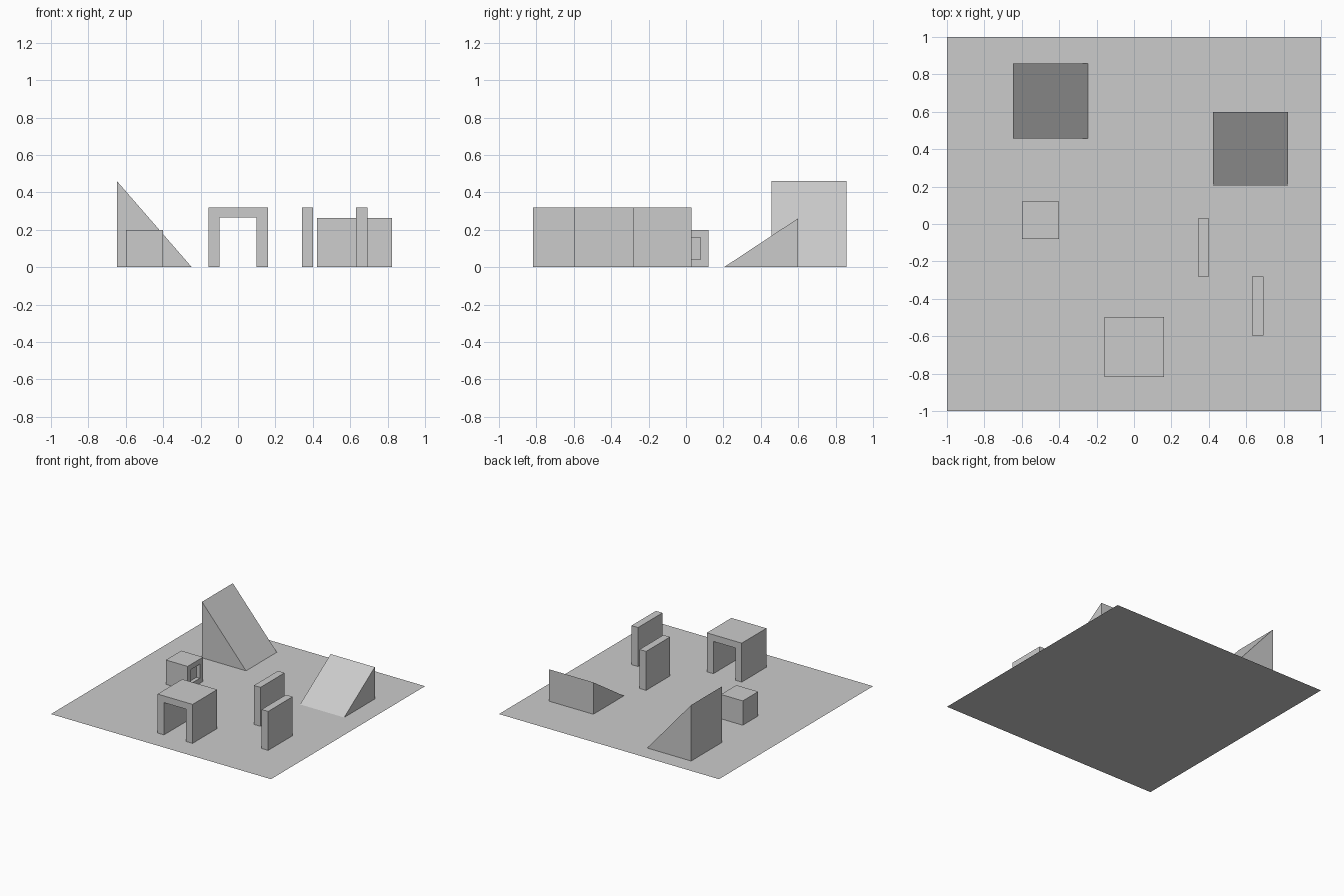
import bpy, bmesh
from mathutils import Vector

if "Cube" in bpy.data.objects:
    bpy.data.objects.remove(bpy.data.objects["Cube"])


def finish(name, bm):
    bmesh.ops.recalc_face_normals(bm, faces=bm.faces)
    mesh = bpy.data.meshes.new(name)
    bm.to_mesh(mesh)
    bm.free()
    obj = bpy.data.objects.new(name, mesh)
    bpy.context.collection.objects.link(obj)
    return obj


def prism(bm, profile, sweep):
    """Extrude a closed planar profile along the sweep vector."""
    base = bm.faces.new([bm.verts.new(p) for p in profile])
    geom = bmesh.ops.extrude_face_region(bm, geom=[base], use_keep_orig=True)["geom"]
    verts = [g for g in geom if isinstance(g, bmesh.types.BMVert)]
    bmesh.ops.translate(bm, verts=verts, vec=Vector(sweep))


def block(x0, x1, y0, y1, h):
    bm = bmesh.new()
    prism(bm, [(x0, y0, 0), (x1, y0, 0), (x1, y1, 0), (x0, y1, 0)], (0, 0, h))
    bmesh.ops.recalc_face_normals(bm, faces=bm.faces)
    return bm


# Thin ground sheet
bm = bmesh.new()
bmesh.ops.create_grid(bm, x_segments=1, y_segments=1, size=1)
finish("floor", bm)

# Two upright slabs
finish("inner_wall", block(0.342, 0.402, -0.282, 0.03, 0.32))
finish("outer_wall", block(0.632, 0.692, -0.597, -0.28, 0.32))

# Cube with a square pocket in its right face
bm = block(-0.6, -0.402, -0.08, 0.12, 0.2)
side = max(bm.faces, key=lambda f: f.calc_center_median().x)
bmesh.ops.inset_region(bm, faces=[side], thickness=0.06)
side.normal_update()
pocket = bmesh.ops.extrude_discrete_faces(bm, faces=[side])["faces"][0]
bmesh.ops.translate(bm, verts=pocket.verts, vec=(-0.03, 0, 0))
finish("pocket_cube", bm)

# Archway
bm = bmesh.new()
arch = [(-0.158, 0), (-0.1, 0), (-0.1, 0.265), (0.1, 0.265),
        (0.1, 0), (0.16, 0), (0.16, 0.32), (-0.158, 0.32)]
prism(bm, [(x, -0.818, z) for x, z in arch], (0, 0.32, 0))
finish("archway", bm)

# Steep ramp, tall on the left
bm = bmesh.new()
prism(bm, [(-0.647, 0.457, 0), (-0.247, 0.457, 0), (-0.647, 0.457, 0.46)], (0, 0.4, 0))
finish("steep_ramp", bm)

# Shallow ramp, tall at the back
bm = bmesh.new()
prism(bm, [(0.422, 0.203, 0), (0.422, 0.6, 0), (0.422, 0.6, 0.262)], (0.401, 0, 0))
finish("shallow_ramp", bm)
